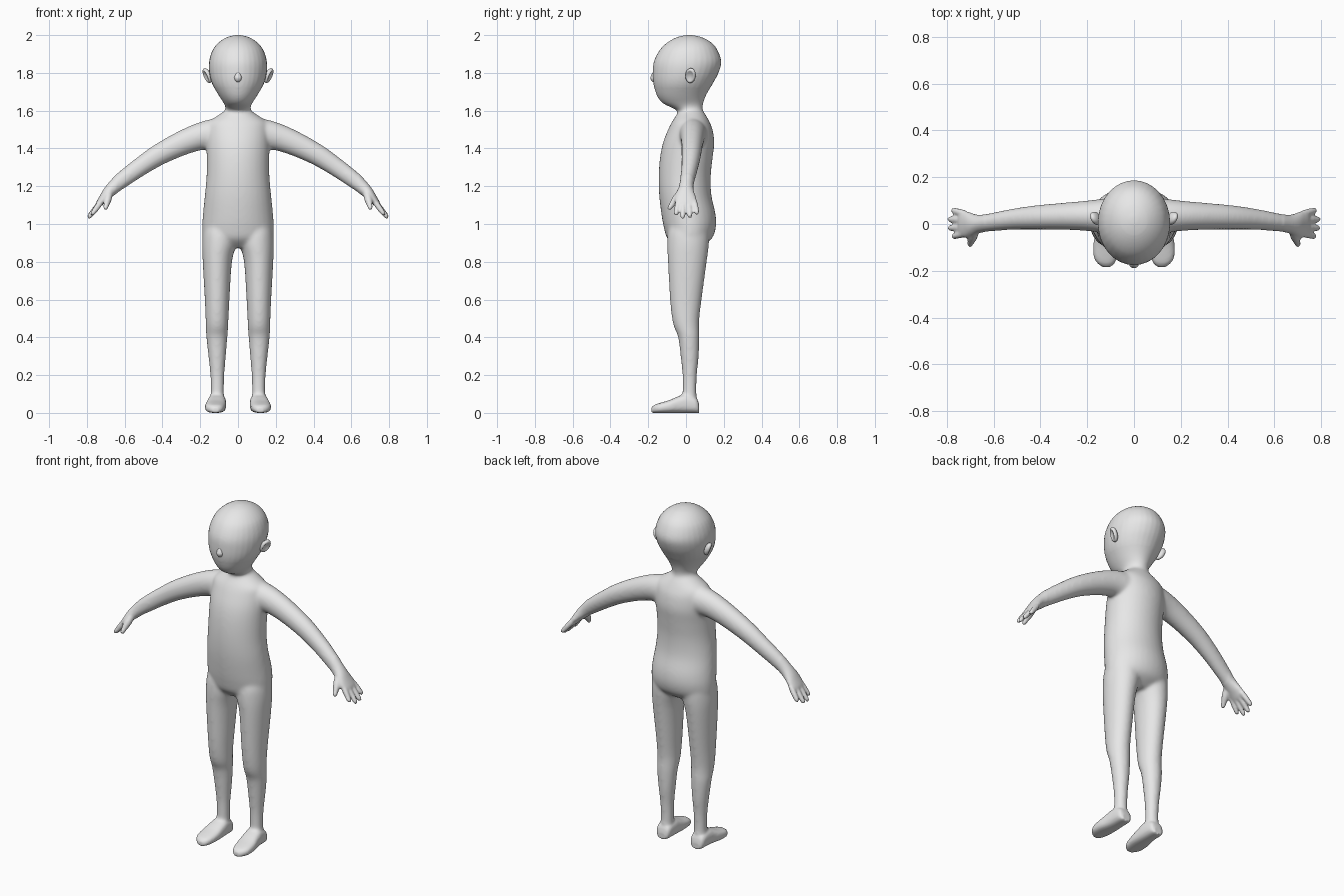
import bpy, bmesh, math
from mathutils import Vector, Matrix

if "Cube" in bpy.data.objects:
    bpy.data.objects.remove(bpy.data.objects["Cube"])

skin = bpy.data.materials.new("plain_grey")
skin.diffuse_color = (0.8, 0.8, 0.8, 1)
skin.use_nodes = True
skin.node_tree.nodes["Principled BSDF"].inputs["Base Color"].default_value = skin.diffuse_color


def spline(rings, steps=4):
    """Catmull-Rom interpolation of ring tuples."""
    out = []
    n = len(rings)
    for i in range(n - 1):
        p = [rings[max(0, min(n - 1, i + k))] for k in (-1, 0, 1, 2)]
        for s in range(steps):
            t = s / steps
            out.append([0.5 * (2 * b + (c - a) * t + (2 * a - 5 * b + 4 * c - d) * t * t
                               + (3 * b - a - 3 * c + d) * t ** 3)
                        for a, b, c, d in zip(*p)])
    out.append(list(rings[-1]))
    return out


def loft(bm, rings, side=1, power=1.0, count=32):
    """Skin rings given as centre + two half-axis vectors (9 numbers)."""
    loops = []
    for r in spline(rings):
        c, u, v = Vector(r[0:3]), Vector(r[3:6]), Vector(r[6:9])
        loop = []
        for k in range(count):
            a = 2 * math.pi * k / count
            ca, sa = math.cos(a), math.sin(a)
            p = (c + u * math.copysign(abs(ca) ** power, ca)
                 + v * math.copysign(abs(sa) ** power, sa))
            loop.append(bm.verts.new((p.x * side, p.y, p.z)))
        loops.append(loop)
    faces = [bm.faces.new(loops[0]), bm.faces.new(loops[-1][::-1])]
    for a, b in zip(loops, loops[1:]):
        for k in range(count):
            j = (k + 1) % count
            faces.append(bm.faces.new((a[k], b[k], b[j], a[j])))
    bmesh.ops.recalc_face_normals(bm, faces=faces)


def upright(z, front, back, hx, x=0):
    """Horizontal ring for head, torso and legs."""
    return (x, (front + back) / 2, z, hx, 0, 0, 0, (back - front) / 2, 0)


def limb(x, z, y, thick, wide, slope):
    """Ring across an arm that drops at the given angle."""
    a = math.radians(slope)
    return (x, y, z, thick * math.sin(a), 0, thick * math.cos(a), 0, wide, 0)


def finger(bm, start, end, r0, r1, side):
    a, b = Vector(start), Vector(end)
    d = (b - a).normalized()
    u = d.cross(Vector((0, 1, 0))).normalized()
    v = d.cross(u)
    rings = []
    for t, r in ((0, r0), (0.4, r0), (0.75, r1), (0.93, r1 * 0.8), (1, r1 * 0.3)):
        rings.append((*a.lerp(b, t), *(u * r), *(v * r)))
    loft(bm, rings, side, count=16)


def finish(name, bm):
    me = bpy.data.meshes.new(name)
    bm.to_mesh(me)
    bm.free()
    ob = bpy.data.objects.new(name, me)
    bpy.context.collection.objects.link(ob)
    me.materials.append(skin)
    for p in me.polygons:
        p.use_smooth = True
    return ob


bm = bmesh.new()

# Head and neck
loft(bm, [upright(*r) for r in (
    (2.0, 0.0, 0.035, 0.015), (1.988, -0.05, 0.085, 0.06), (1.96, -0.1, 0.135, 0.103),
    (1.92, -0.14, 0.167, 0.135), (1.86, -0.17, 0.187, 0.153), (1.80, -0.176, 0.172, 0.152),
    (1.74, -0.172, 0.14, 0.136), (1.68, -0.155, 0.106, 0.102), (1.64, -0.125, 0.092, 0.076),
    (1.615, -0.075, 0.088, 0.066), (1.59, -0.042, 0.09, 0.07), (1.5, -0.04, 0.09, 0.07))])

# Torso
loft(bm, [upright(*r) for r in (
    (1.60, -0.038, 0.09, 0.07), (1.575, -0.052, 0.106, 0.106), (1.54, -0.075, 0.125, 0.155),
    (1.50, -0.095, 0.141, 0.165), (1.43, -0.122, 0.15, 0.168), (1.35, -0.138, 0.141, 0.166),
    (1.25, -0.145, 0.131, 0.167), (1.15, -0.142, 0.135, 0.176), (1.05, -0.13, 0.157, 0.186),
    (0.98, -0.117, 0.158, 0.19), (0.92, -0.098, 0.135, 0.182), (0.875, -0.05, 0.075, 0.12))])

for s in (1, -1):
    # Leg
    loft(bm, [upright(z, f, b, (xo - xi) / 2, (xo + xi) / 2) for z, f, b, xi, xo in (
        (1.04, -0.06, 0.09, 0.045, 0.155), (0.97, -0.092, 0.118, 0.015, 0.182),
        (0.9, -0.1, 0.122, 0.008, 0.19), (0.8, -0.096, 0.11, 0.032, 0.187),
        (0.6, -0.085, 0.083, 0.045, 0.176), (0.5, -0.074, 0.071, 0.05, 0.172),
        (0.45, -0.062, 0.07, 0.052, 0.17), (0.4, -0.042, 0.071, 0.056, 0.168),
        (0.3, -0.029, 0.068, 0.064, 0.157), (0.2, -0.019, 0.058, 0.072, 0.147),
        (0.11, -0.018, 0.056, 0.074, 0.145), (0.04, -0.018, 0.06, 0.074, 0.148))], s)
    # Foot with a flat sole
    loft(bm, [(x, y, h / 2, w, 0, 0, 0, 0, h / 2) for y, x, w, h in (
        (0.07, 0.112, 0.026, 0.04), (0.054, 0.112, 0.042, 0.08), (0.0, 0.112, 0.048, 0.1),
        (-0.04, 0.114, 0.051, 0.088), (-0.09, 0.119, 0.055, 0.067), (-0.14, 0.122, 0.05, 0.052),
        (-0.168, 0.12, 0.036, 0.042), (-0.184, 0.118, 0.016, 0.028))], s, power=0.75)
    # Arm and palm
    loft(bm, [limb(*r) for r in (
        (0.05, 1.475, 0.035, 0.085, 0.075, 5), (0.12, 1.474, 0.035, 0.084, 0.074, 10),
        (0.20, 1.463, 0.035, 0.073, 0.065, 18), (0.30, 1.426, 0.033, 0.065, 0.058, 26),
        (0.42, 1.366, 0.028, 0.057, 0.052, 31), (0.52, 1.301, 0.02, 0.05, 0.045, 35),
        (0.60, 1.243, 0.009, 0.045, 0.04, 40), (0.655, 1.197, 0.001, 0.037, 0.038, 45),
        (0.687, 1.166, -0.003, 0.031, 0.047, 48), (0.712, 1.137, -0.002, 0.024, 0.056, 50),
        (0.735, 1.108, 0.001, 0.018, 0.057, 50), (0.745, 1.097, 0.001, 0.011, 0.05, 50))], s)
    # Fingers and thumb
    for y0, tip in ((-0.04, (0.776, -0.054, 1.046)), (-0.013, (0.794, -0.018, 1.03)),
                    (0.016, (0.794, 0.021, 1.033)), (0.043, (0.779, 0.06, 1.052))):
        finger(bm, (0.722, y0, 1.122), tip, 0.0155, 0.0135, s)
    finger(bm, (0.682, -0.028, 1.165), (0.703, -0.094, 1.076), 0.021, 0.0145, s)

# Fuse the parts into one continuous skin
body = finish("body", bm)
remesh = body.modifiers.new("fuse", 'REMESH')
remesh.mode = 'VOXEL'
remesh.voxel_size = 0.007
remesh.use_smooth_shade = True
bpy.context.view_layer.objects.active = body
body.select_set(True)
bpy.ops.object.modifier_apply(modifier="fuse")

# Soften the joints, leaving hands and feet crisp
joints = body.vertex_groups.new(name="joints")
joints.add([v.index for v in body.data.vertices
            if abs(v.co.x) < 0.64 and 0.09 < v.co.z < 1.72], 1.0, 'REPLACE')
for name, loops, group in (("blend", 24, "joints"), ("polish", 3, "")):
    mod = body.modifiers.new(name, 'SMOOTH')
    mod.factor = 0.5
    mod.iterations = loops
    mod.vertex_group = group

# Ears: flattened ovals with a hollow outer face
for s, name in ((1, "left_ear"), (-1, "right_ear")):
    bm = bmesh.new()
    bmesh.ops.create_uvsphere(bm, u_segments=28, v_segments=18, radius=1)
    for v in bm.verts:
        r = math.hypot(v.co.x, v.co.y)
        if v.co.z > 0:
            v.co.z -= 0.8 * max(0, 1 - (r / 0.8) ** 2)
    place = (Matrix.Translation((0.163, 0.024, 1.786)) @ Matrix.Rotation(math.radians(22), 4, 'Y')
             @ Matrix.Rotation(math.radians(-22), 4, 'Z')
             @ Matrix.Rotation(math.radians(-8), 4, 'X')
             @ Matrix.Diagonal((0.019, 0.029, 0.042, 1)) @ Matrix.Rotation(math.pi / 2, 4, 'Y'))
    bm.transform(Matrix.Diagonal((s, 1, 1, 1)) @ place)
    bmesh.ops.recalc_face_normals(bm, faces=bm.faces)
    finish(name, bm)

# Nose: small teardrop, narrow at the top
bm = bmesh.new()
bmesh.ops.create_uvsphere(bm, u_segments=24, v_segments=16, radius=1)
for v in bm.verts:
    k = 1 - 0.55 * max(0, v.co.z + 0.2) / 1.2
    v.co = (v.co.x * 0.021 * k, -0.17 + v.co.y * 0.019 * k, 1.78 + v.co.z * 0.029)
finish("nose", bm)
